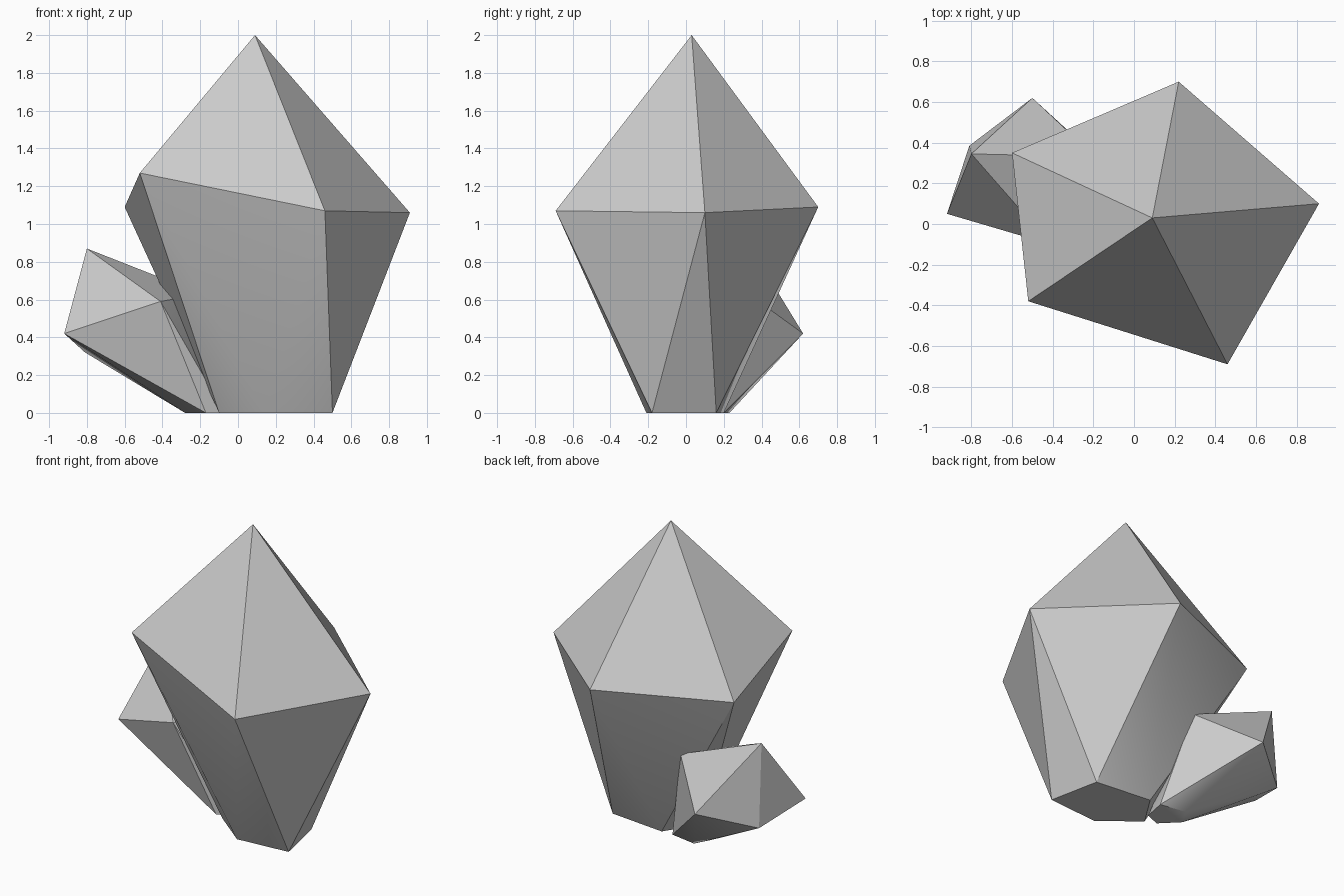
import bpy
import bmesh
from math import radians

cube = bpy.data.objects.get("Cube")
if cube:
    bpy.data.objects.remove(cube, do_unlink=True)

# Plain grey stone
GREY = (0.6, 0.6, 0.6, 1.0)
stone = bpy.data.materials.new("grey_stone")
stone.use_nodes = True
stone.diffuse_color = GREY
bsdf = next(n for n in stone.node_tree.nodes if n.type == "BSDF_PRINCIPLED")
bsdf.inputs["Base Color"].default_value = GREY
bsdf.inputs["Roughness"].default_value = 0.8


def crystal(name, tip, girdle, foot):
    """Pointed crown over a girdle, with a twisted band of triangles to the foot."""
    bm = bmesh.new()
    apex = bm.verts.new(tip)
    top = [bm.verts.new(p) for p in girdle]
    base = [bm.verts.new((x, y, 0)) for x, y in foot]
    count = len(top)
    for i in range(count):
        j = (i + 1) % count
        bm.faces.new((apex, top[i], top[j]))
        bm.faces.new((top[i], base[i], top[j]))
        bm.faces.new((top[j], base[i], base[j]))
    bm.faces.new(base[::-1])
    bmesh.ops.recalc_face_normals(bm, faces=bm.faces)
    mesh = bpy.data.meshes.new(name)
    bm.to_mesh(mesh)
    bm.free()
    mesh.materials.append(stone)
    obj = bpy.data.objects.new(name, mesh)
    bpy.context.collection.objects.link(obj)
    bpy.ops.object.select_all(action="DESELECT")
    obj.select_set(True)
    bpy.context.view_layer.objects.active = obj
    bpy.ops.object.shade_smooth_by_angle(angle=radians(30))
    return obj


# Tall main crystal
crystal(
    "large_crystal",
    (0.09, 0.03, 2.0),
    [(0.46, -0.69, 1.07), (0.91, 0.10, 1.06), (0.22, 0.70, 1.09),
     (-0.60, 0.35, 1.09), (-0.52, -0.38, 1.27)],
    [(0.50, -0.18), (0.43, 0.16), (0.04, 0.20), (-0.10, -0.02), (0.14, -0.21)],
)

# Small crystal leaning out at the back
crystal(
    "small_crystal",
    (-0.80, 0.345, 0.87),
    [(-0.41, -0.10, 0.59), (-0.19, 0.33, 0.63), (-0.50, 0.62, 0.42),
     (-0.81, 0.385, 0.32), (-0.92, 0.05, 0.42)],
    [(-0.07, 0.05), (-0.04, 0.20), (-0.22, 0.23), (-0.28, 0.12), (-0.17, 0.01)],
)
